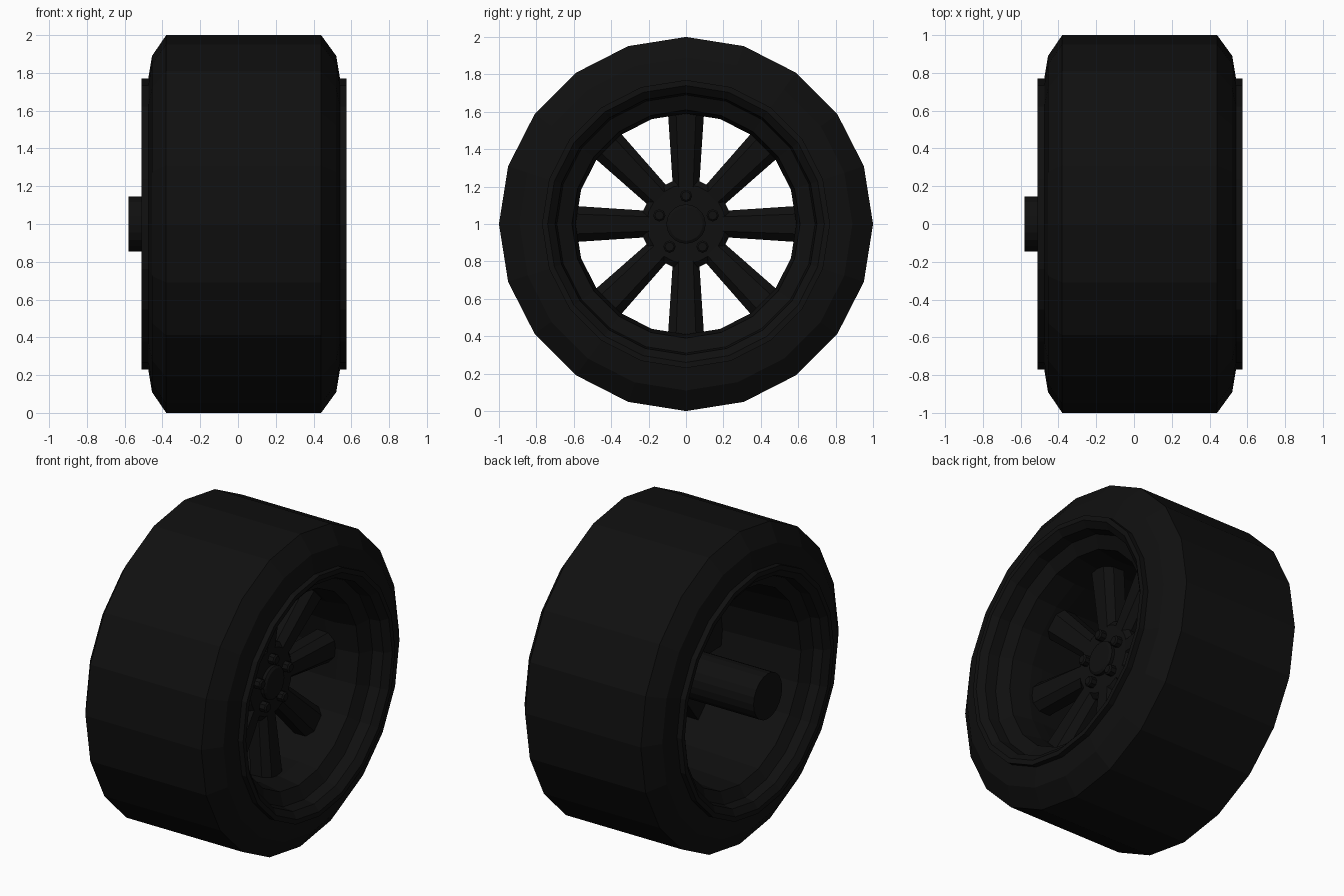
import bpy, bmesh, math

if "Cube" in bpy.data.objects:
    bpy.data.objects.remove(bpy.data.objects["Cube"])

black = bpy.data.materials.new("rubber_black")
black.diffuse_color = (0.005, 0.005, 0.005, 1)
black.use_nodes = True
black.node_tree.nodes["Principled BSDF"].inputs["Base Color"].default_value = black.diffuse_color


def finish(name, bm):
    bmesh.ops.recalc_face_normals(bm, faces=bm.faces)
    me = bpy.data.meshes.new(name)
    bm.to_mesh(me)
    bm.free()
    me.materials.append(black)
    ob = bpy.data.objects.new(name, me)
    bpy.context.collection.objects.link(ob)
    return ob


def lathe(name, profile, sides=20, cy=0, cz=1, closed=True):
    """Revolve (x, radius) points around the x axis; open profiles get end caps."""
    bm = bmesh.new()
    rings = []
    for x, r in profile:
        rings.append([bm.verts.new((x, cy + r * math.sin(2 * math.pi * i / sides),
                                    cz + r * math.cos(2 * math.pi * i / sides)))
                      for i in range(sides)])
    pairs = list(zip(rings, rings[1:]))
    if closed:
        pairs.append((rings[-1], rings[0]))
    for a, b in pairs:
        for i in range(sides):
            j = (i + 1) % sides
            bm.faces.new((a[i], a[j], b[j], b[i]))
    if not closed:
        bm.faces.new(rings[0])
        bm.faces.new(rings[-1])
    return finish(name, bm)


# Tyre
lathe("tyre", [(-0.475, 0.70), (-0.475, 0.77), (-0.455, 0.89), (-0.38, 1.0),
               (0.44, 1.0), (0.52, 0.89), (0.54, 0.77), (0.54, 0.70)])

# Rim with stepped flanges and inner barrel
lathe("rim", [(-0.47, 0.77), (-0.51, 0.77), (-0.51, 0.74), (-0.48, 0.70),
              (-0.42, 0.69), (-0.38, 0.62), (0.22, 0.59), (0.30, 0.59),
              (0.43, 0.61), (0.47, 0.69), (0.54, 0.70), (0.575, 0.74),
              (0.575, 0.77), (0.53, 0.77), (0.50, 0.72), (-0.44, 0.72)])

# Hub, axle and centre cap
lathe("hub", [(0.10, 0.24), (0.21, 0.24), (0.235, 0.21)], closed=False)
lathe("axle", [(-0.58, 0.145), (0.12, 0.145)], closed=False)
lathe("centre_cap", [(0.22, 0.105), (0.255, 0.105), (0.265, 0.09)], closed=False)

# Five wheel nuts
for k in range(5):
    a = 2 * math.pi * k / 5
    lathe("wheel_nut_%d" % (k + 1), [(0.22, 0.033), (0.27, 0.033), (0.278, 0.024)],
          sides=8, cy=0.15 * math.sin(a), cz=1 + 0.15 * math.cos(a), closed=False)

# Eight tapered spokes with chamfered fronts
for k in range(8):
    a = 2 * math.pi * k / 8
    bm = bmesh.new()
    ends = []
    for r, w, front in ((0.15, 0.067, 0.23), (0.62, 0.098, 0.28)):
        section = [(front - 0.12, -w), (front - 0.04, -w), (front, -w * 0.55),
                   (front, w * 0.55), (front - 0.04, w), (front - 0.12, w)]
        ends.append([bm.verts.new((x, r * math.sin(a) + t * math.cos(a),
                                   1 + r * math.cos(a) - t * math.sin(a)))
                     for x, t in section])
    p, q = ends
    bm.faces.new(p)
    bm.faces.new(q)
    for i in range(6):
        j = (i + 1) % 6
        bm.faces.new((p[i], p[j], q[j], q[i]))
    finish("spoke_%d" % (k + 1), bm)
